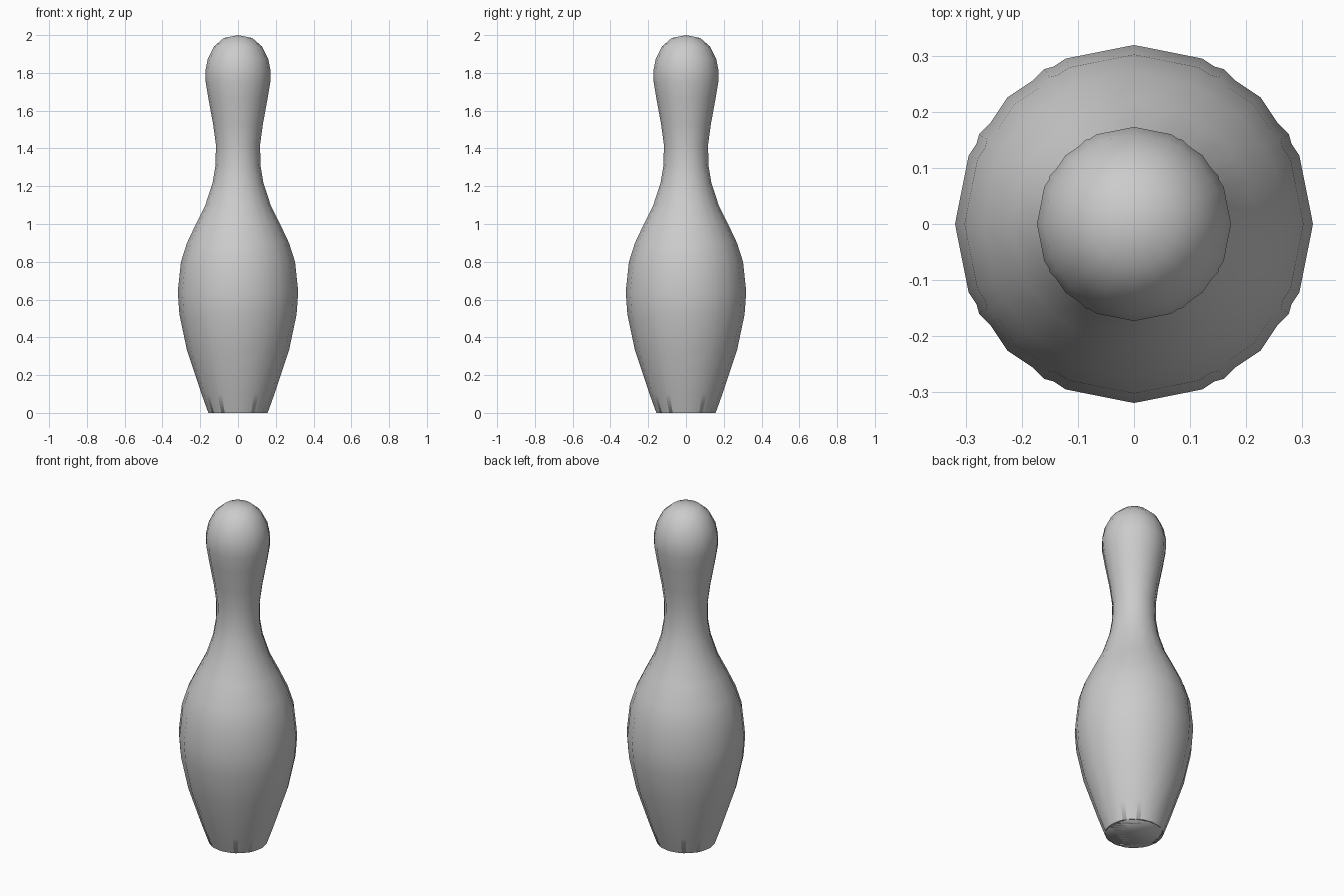
import bpy, bmesh, math

if "Cube" in bpy.data.objects:
    bpy.data.objects.remove(bpy.data.objects["Cube"])

# Pin silhouette, (radius, height) from base to crown
PROFILE = [
    (0.157, 0.0), (0.193, 0.1), (0.271, 0.335), (0.31, 0.52), (0.319, 0.64),
    (0.302, 0.8), (0.27, 0.9), (0.218, 1.01), (0.173, 1.1), (0.134, 1.22),
    (0.119, 1.31), (0.117, 1.42), (0.132, 1.53), (0.156, 1.66), (0.171, 1.75),
    (0.173, 1.81), (0.16, 1.875), (0.127, 1.94), (0.075, 1.985),
]
TOP = 2.0


def lathe(name, sides, sharp_base):
    bm = bmesh.new()
    rings = []
    for r, z in PROFILE:
        rings.append([bm.verts.new((r * math.cos(2 * math.pi * i / sides),
                                    r * math.sin(2 * math.pi * i / sides), z))
                      for i in range(sides)])
    crown = bm.verts.new((0, 0, TOP))
    for i in range(sides):
        j = (i + 1) % sides
        for a, b in zip(rings, rings[1:]):
            bm.faces.new((a[i], a[j], b[j], b[i]))
        bm.faces.new((rings[-1][i], rings[-1][j], crown))
    bm.faces.new(list(reversed(rings[0])))
    for f in bm.faces:
        f.smooth = True
    if sharp_base:
        for e in bm.edges:
            if all(v.co.z == 0 for v in e.verts):
                e.smooth = False
    mesh = bpy.data.meshes.new(name)
    bm.to_mesh(mesh)
    bm.free()
    obj = bpy.data.objects.new(name, mesh)
    bpy.context.collection.objects.link(obj)
    return obj


# Two nested shells share the silhouette: 16-sided and 12-sided
lathe("pin_body", 16, True)
lathe("pin_core", 12, False)
